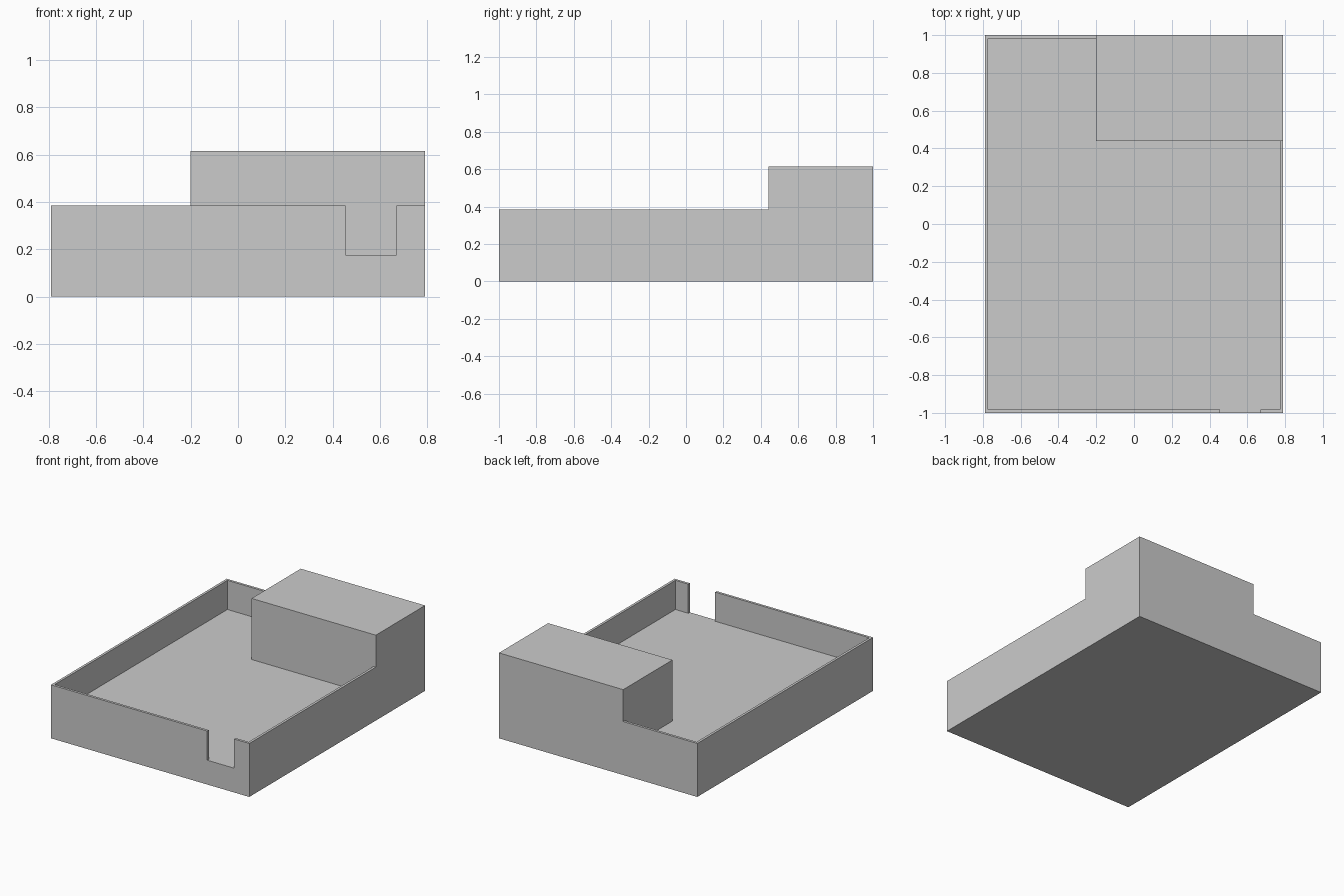
import bpy, bmesh

if "Cube" in bpy.data.objects:
    bpy.data.objects.remove(bpy.data.objects["Cube"])

W, D = 0.79, 1.0                      # half footprint
FLOOR, RIM, TOP = 0.175, 0.385, 0.615  # roof deck, parapet and upper storey heights
TX, TY = -0.2, 0.44                   # inner corner of the upper storey
T = 0.018                             # parapet thickness


def prism(name, outline, z0, z1):
    """Extrude a closed xy outline from z0 to z1."""
    bm = bmesh.new()
    face = bm.faces.new([bm.verts.new((x, y, z0)) for x, y in outline])
    ext = bmesh.ops.extrude_face_region(bm, geom=[face])
    verts = [v for v in ext["geom"] if isinstance(v, bmesh.types.BMVert)]
    bmesh.ops.translate(bm, verts=verts, vec=(0, 0, z1 - z0))
    bmesh.ops.recalc_face_normals(bm, faces=bm.faces)
    mesh = bpy.data.meshes.new(name)
    bm.to_mesh(mesh)
    bm.free()
    obj = bpy.data.objects.new(name, mesh)
    bpy.context.collection.objects.link(obj)
    return obj


def cut(target, cutter):
    mod = target.modifiers.new(cutter.name, "BOOLEAN")
    mod.operation = "DIFFERENCE"
    mod.solver = "EXACT"
    mod.object = cutter
    bpy.context.view_layer.objects.active = target
    bpy.ops.object.modifier_apply(modifier=mod.name)
    bpy.data.objects.remove(cutter)


# Full-height building block
building = prism("building", [(-W, -D), (W, -D), (W, D), (-W, D)], 0, TOP)

# Lower everything except the upper storey to parapet height
cut(building, prism("setback", [(-1, -1.2), (1, -1.2), (1, TY), (TX, TY),
                                (TX, 1.2), (-1, 1.2)], RIM, 1))

# Sink the L-shaped roof deck, with the gap through the front parapet
ix, iy = W - T, D - T
cut(building, prism("deck", [(-ix, -iy), (0.455, -iy), (0.455, -1.2), (0.67, -1.2),
                             (0.67, -iy), (ix, -iy), (ix, TY), (TX, TY),
                             (TX, iy), (-ix, iy)], FLOOR, 1))
